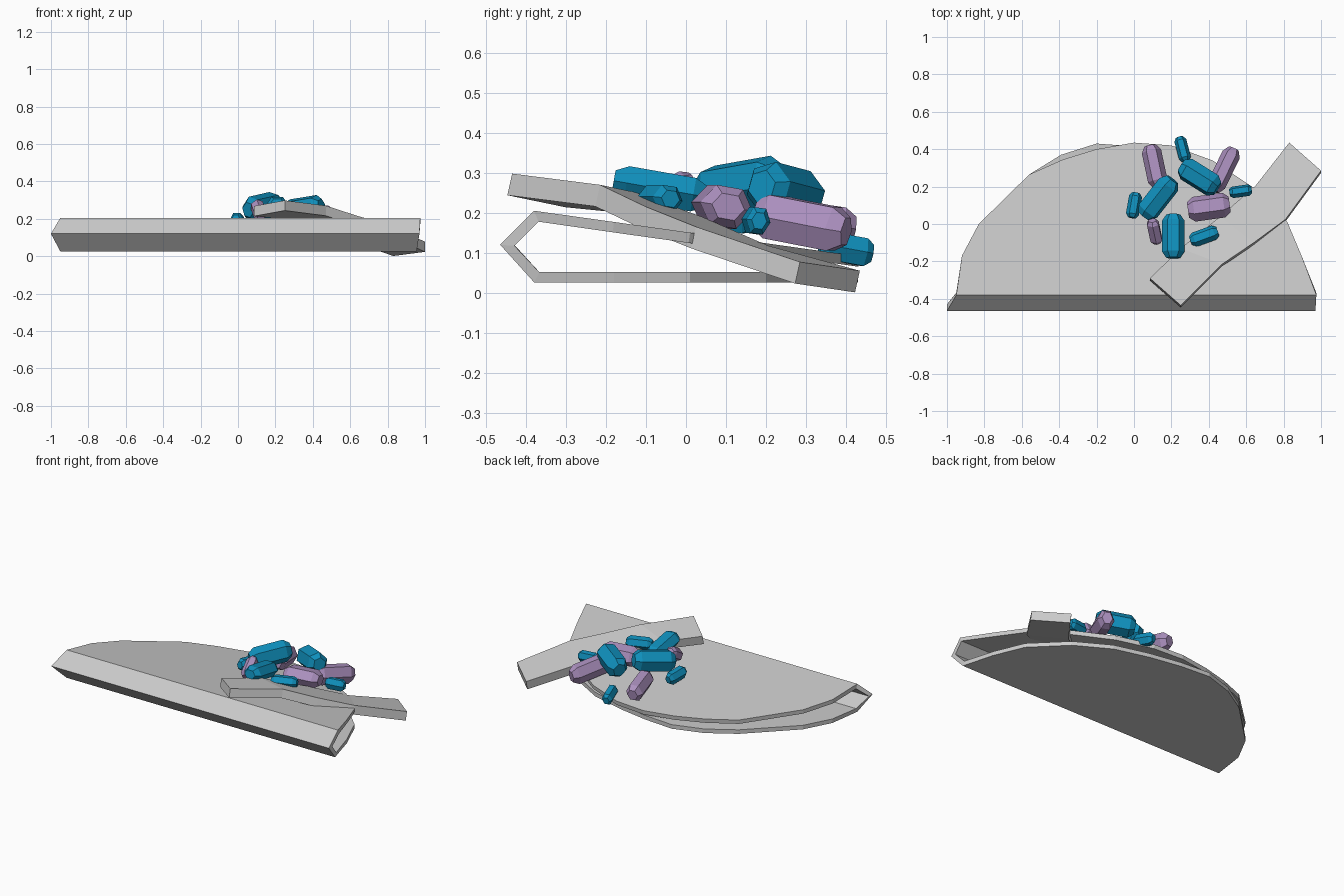
import bpy, bmesh, math
from mathutils import Vector, Matrix

if "Cube" in bpy.data.objects:
    bpy.data.objects.remove(bpy.data.objects["Cube"])


def make_object(name, bm, mat=None):
    me = bpy.data.meshes.new(name)
    bm.to_mesh(me)
    bm.free()
    ob = bpy.data.objects.new(name, me)
    bpy.context.collection.objects.link(ob)
    if mat:
        me.materials.append(mat)
    return ob


def material(name, colour):
    m = bpy.data.materials.new(name)
    m.diffuse_color = (*colour, 1)
    m.use_nodes = True
    m.node_tree.nodes["Principled BSDF"].inputs["Base Color"].default_value = m.diffuse_color
    return m


blue = material("blue_crystal", (0.005, 0.28, 0.51))
purple = material("purple_crystal", (0.41, 0.28, 0.52))

# Folded shell: sloping upper leaf, pointed front fold, flat lower leaf
upper = [(-0.95, -0.38), (-0.92, -0.17), (-0.83, 0.0), (-0.56, 0.265), (-0.38, 0.345),
         (-0.2, 0.4), (0.0, 0.435), (0.2, 0.42), (0.42, 0.34), (0.63, 0.2),
         (0.82, 0.01), (0.9, -0.18), (0.975, -0.38)]
lower = [(-0.95, -0.38), (-0.92, -0.17), (-0.83, 0.0), (-0.56, 0.265), (-0.39, 0.37),
         (-0.2, 0.43), (0.0, 0.415), (0.2, 0.38), (0.42, 0.32), (0.63, 0.2),
         (0.82, 0.01), (0.9, -0.18), (0.955, -0.38)]
bm = bmesh.new()
top = [bm.verts.new((x, y, 0.205 - 0.14 * (y + 0.38))) for x, y in upper]
bot = [bm.verts.new((x, y, 0.026)) for x, y in lower]
fold = [bm.verts.new((x, -0.465, 0.12)) for x in (-1.0, 0.97)]
bm.faces.new(top[::-1])
bm.faces.new((fold[0], fold[1], top[-1], top[0]))
bm.faces.new((bot[0], bot[-1], fold[1], fold[0]))
bm.faces.new(bot)
shell = make_object("folded_shell", bm)
sol = shell.modifiers.new("thickness", 'SOLIDIFY')
sol.thickness = 0.026
sol.offset = -1
sol.use_even_offset = True

# Bent strip draped over the right side: (left edge, right edge) of each station
stations = [((0.085, -0.29, 0.268), (0.25, -0.435, 0.298)),
            ((0.25, -0.13, 0.252), (0.47, -0.215, 0.27)),
            ((0.46, 0.04, 0.19), (0.64, -0.1, 0.215)),
            ((0.65, 0.205, 0.118), (0.81, 0.025, 0.165)),
            ((0.83, 0.435, 0.055), (1.0, 0.285, 0.077))]
bm = bmesh.new()
rings = []
for l, r in stations:
    l, r = Vector(l), Vector(r)
    d = Vector((0, -0.012, -0.054))
    rings.append([bm.verts.new(p) for p in (l, r, r + d, l + d)])
for a, b in zip(rings, rings[1:]):
    for i in range(4):
        j = (i + 1) % 4
        bm.faces.new((a[i], a[j], b[j], b[i]))
bm.faces.new(rings[0])
bm.faces.new(rings[-1][::-1])
bmesh.ops.recalc_face_normals(bm, faces=bm.faces)
make_object("bent_strip", bm)


def crystal(name, centre, angle, slope, length, width, height, mat, roll=0):
    """Six-sided prism with chamfered ends, its axis along local x."""
    bm = bmesh.new()
    rings = []
    for t, s in ((-0.5, 0.62), (-0.36, 1), (0.36, 1), (0.5, 0.62)):
        rings.append([bm.verts.new((t * length,
                                    s * width / 2 * math.cos(math.pi * k / 3),
                                    s * height / 2 * math.sin(math.pi * k / 3) / 0.866))
                      for k in range(6)])
    for a, b in zip(rings, rings[1:]):
        for i in range(6):
            j = (i + 1) % 6
            bm.faces.new((a[i], a[j], b[j], b[i]))
    bm.faces.new(rings[0])
    bm.faces.new(rings[-1][::-1])
    bmesh.ops.recalc_face_normals(bm, faces=bm.faces)
    rot = (Matrix.Rotation(math.radians(angle), 4, 'Z')
           @ Matrix.Rotation(math.radians(-slope), 4, 'Y')
           @ Matrix.Rotation(math.radians(roll), 4, 'X'))
    bm.transform(Matrix.Translation(centre) @ rot)
    make_object(name, bm, mat)


# Blue crystals: centre, heading, slope, length, width, height, roll
for i, (c, a, s, l, w, h, r) in enumerate([
        ((0.26, 0.4, 0.11), 105, -10, 0.135, 0.065, 0.07, 0),
        ((0.35, 0.25, 0.25), -32, 8, 0.23, 0.13, 0.12, 15),
        ((0.13, 0.14, 0.265), 52, 8, 0.25, 0.125, 0.12, 15),
        ((0.0, 0.1, 0.19), 80, -8, 0.135, 0.07, 0.07, 0),
        ((0.21, -0.065, 0.26), 90, -10, 0.235, 0.12, 0.085, 0),
        ((0.375, -0.065, 0.235), 20, 0, 0.155, 0.08, 0.065, -8),
        ((0.57, 0.175, 0.18), 8, 0, 0.12, 0.062, 0.065, -8)]):
    crystal(f"blue_crystal_{i + 1}", c, a, s, l, w, h, blue, r)

# Purple crystals
for i, (c, a, s, l, w, h, r) in enumerate([
        ((0.11, 0.31, 0.175), 102, -8, 0.225, 0.105, 0.1, 0),
        ((0.48, 0.29, 0.175), 64, -10, 0.25, 0.1, 0.11, 0),
        ((0.4, 0.09, 0.215), 8, 0, 0.225, 0.135, 0.1, -10),
        ((0.11, -0.04, 0.245), 102, 30, 0.14, 0.07, 0.07, 20)]):
    crystal(f"purple_crystal_{i + 1}", c, a, s, l, w, h, purple, r)
